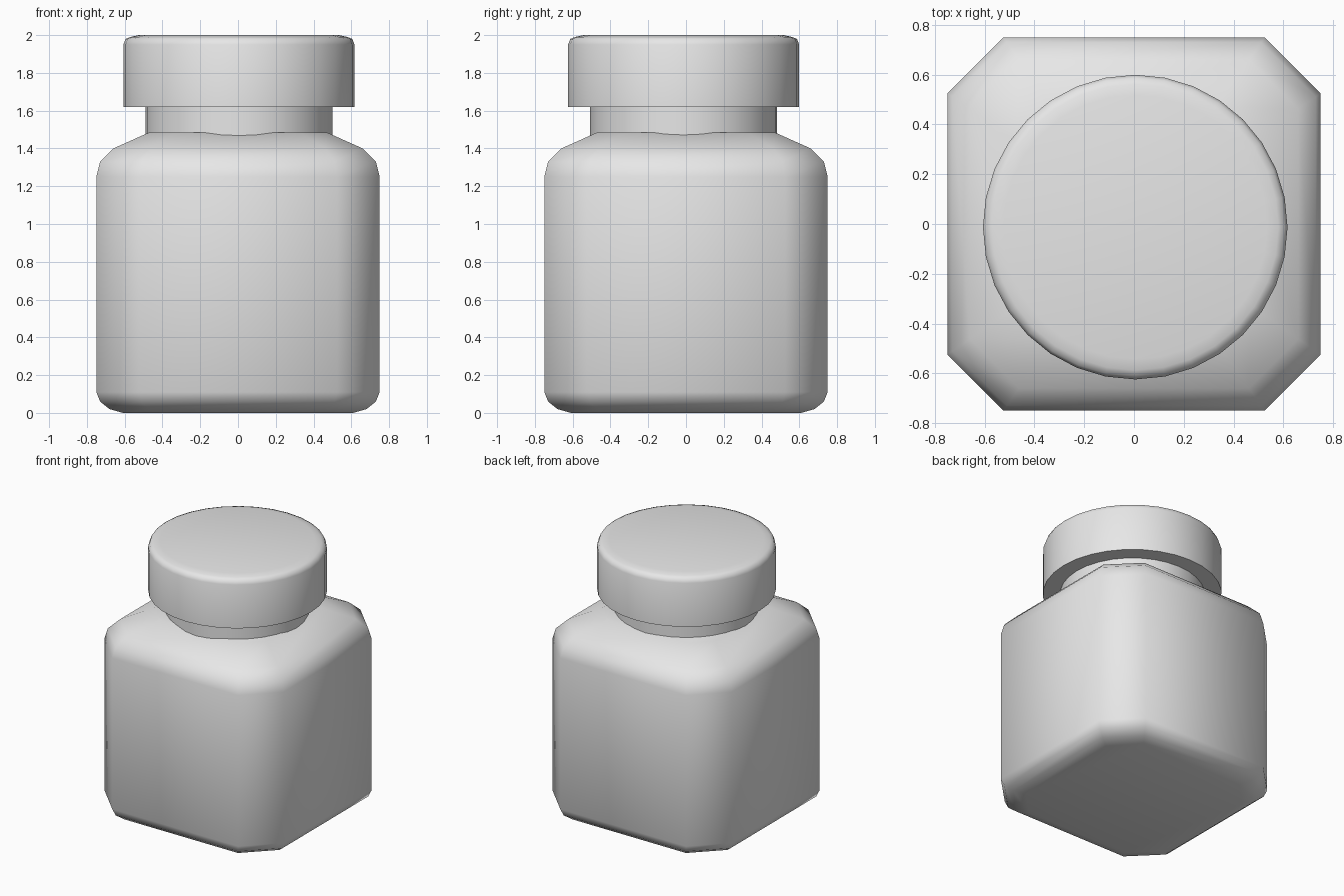
import bpy, bmesh, math

cube = bpy.data.objects.get("Cube")
if cube:
    bpy.data.objects.remove(cube, do_unlink=True)


def material(name, value):
    m = bpy.data.materials.new(name)
    m.use_nodes = True
    m.diffuse_color = (value, value, value, 1)
    m.node_tree.nodes["Principled BSDF"].inputs["Base Color"].default_value = m.diffuse_color
    return m


def loft(name, rings, mat, sharp_angle):
    """Skin a stack of equal-sized point rings and close both ends."""
    bm = bmesh.new()
    loops = [[bm.verts.new(p) for p in ring] for ring in rings]
    n = len(loops[0])
    for low, high in zip(loops, loops[1:]):
        for i in range(n):
            j = (i + 1) % n
            bm.faces.new((low[i], low[j], high[j], high[i]))
    bm.faces.new(loops[0][::-1])
    bm.faces.new(loops[-1])
    mesh = bpy.data.meshes.new(name)
    bm.to_mesh(mesh)
    bm.free()
    mesh.materials.append(mat)
    obj = bpy.data.objects.new(name, mesh)
    bpy.context.collection.objects.link(obj)
    bpy.ops.object.select_all(action="DESELECT")
    obj.select_set(True)
    bpy.context.view_layer.objects.active = obj
    bpy.ops.object.shade_smooth_by_angle(angle=math.radians(sharp_angle))
    return obj


def octagon(half, z, cut=0.7):
    """Square ring with cut corners."""
    a, b = half, half * cut
    return [(a, -b, z), (a, b, z), (b, a, z), (-b, a, z),
            (-a, b, z), (-a, -b, z), (-b, -a, z), (b, -a, z)]


def circle(radius, z, sides=32):
    """Round ring on the slightly offset neck axis."""
    step = math.tau / sides
    return [(0.005 + radius * math.cos(i * step),
             -0.0125 + radius * math.sin(i * step), z) for i in range(sides)]


grey = material("grey", 0.8)

# Square bottle with rounded base and shoulders
body_profile = [(0.61, 0.0), (0.68, 0.02), (0.73, 0.06), (0.75, 0.11),
                (0.75, 1.25), (0.73, 1.33), (0.66, 1.40), (0.47, 1.485)]
loft("bottle_body", [octagon(r, z) for r, z in body_profile], grey, 60)

# Round neck
loft("bottle_neck", [circle(0.495, z) for z in (1.40, 1.64)], grey, 40)

# Wide cap with a softened top rim
cap_profile = [(0.612, 1.62), (0.612, 1.95), (0.60, 1.98), (0.575, 1.99), (0.53, 2.0)]
loft("cap", [circle(r, z) for r, z in cap_profile], grey, 60)
